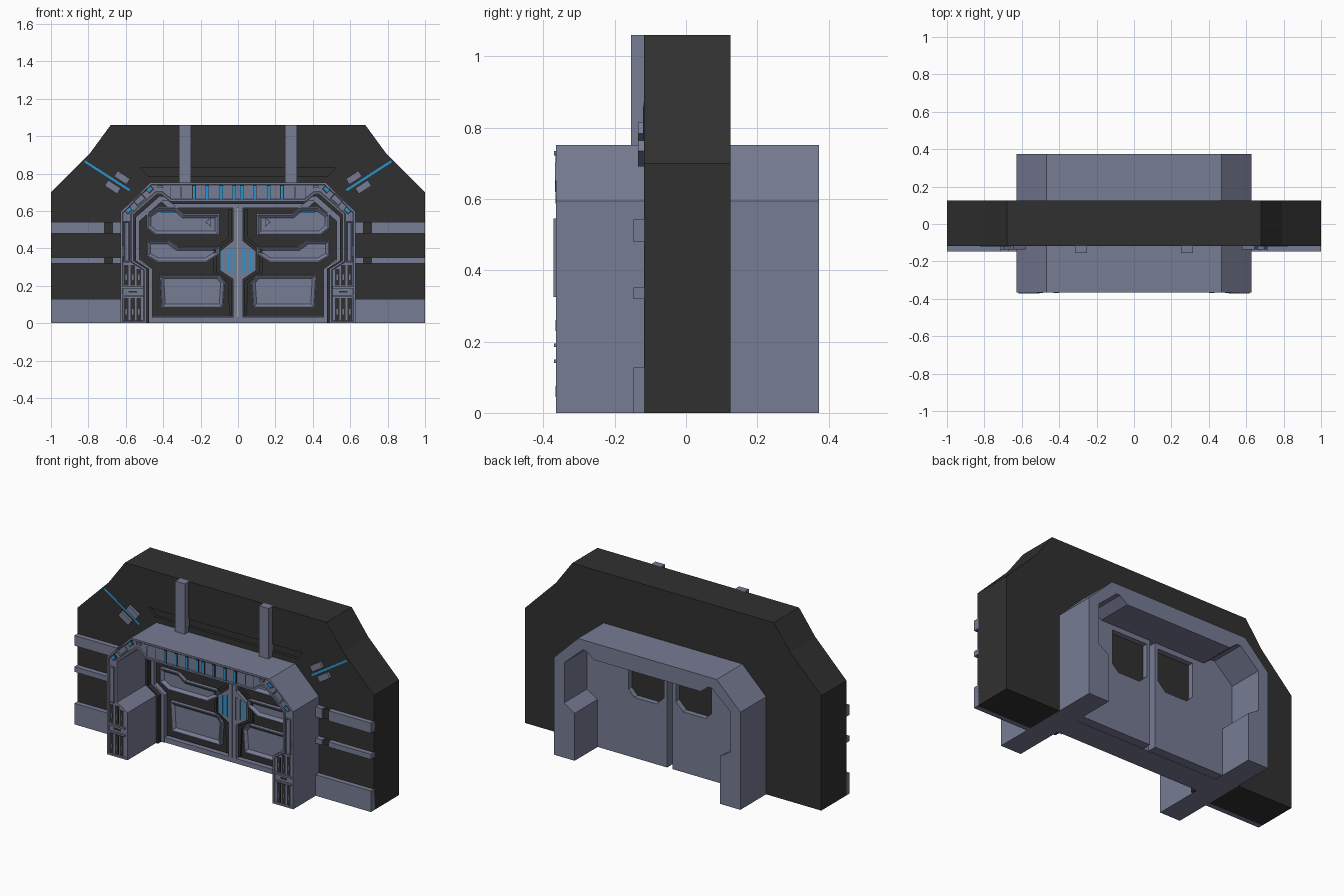
import bpy, bmesh, math


def material(name, rgb):
    m = bpy.data.materials.new(name)
    m.diffuse_color = (*rgb, 1)
    return m


STEEL = material("steel", (0.185, 0.20, 0.295))
DARK = material("dark", (0.03, 0.03, 0.03))
BLUE = material("blue_light", (0.02, 0.30, 0.62))


def prism(name, pts, y0, y1, mat, mirror=True, rim=0, slope=0, depth=0):
    """Extrude an xz outline from y0 (front) to y1; optionally sink the front face."""
    bm = bmesh.new()
    front = bm.faces.new([bm.verts.new((x, y0, z)) for x, z in pts])
    ext = bmesh.ops.extrude_face_region(bm, geom=[front], use_keep_orig=True)
    for v in ext["geom"]:
        if isinstance(v, bmesh.types.BMVert):
            v.co.y = y1
    bmesh.ops.recalc_face_normals(bm, faces=bm.faces[:])
    if depth:
        bmesh.ops.inset_region(bm, faces=[front], thickness=rim, use_even_offset=True)
        bmesh.ops.inset_region(bm, faces=[front], thickness=slope, use_even_offset=True)
        for v in front.verts:
            v.co.y += depth
    me = bpy.data.meshes.new(name)
    bm.to_mesh(me)
    bm.free()
    me.materials.append(mat)
    ob = bpy.data.objects.new(name, me)
    bpy.context.collection.objects.link(ob)
    if mirror:
        mod = ob.modifiers.new("mirror", "MIRROR")
        mod.use_mirror_merge = False
    return ob


def rect(x0, x1, z0, z1):
    return [(x0, z0), (x1, z0), (x1, z1), (x0, z1)]


def slanted(cx, cz, length, height, deg):
    """Rectangle outline turned in the xz plane."""
    a = math.radians(deg)
    c, s = math.cos(a), math.sin(a)
    return [(cx + u * c - w * s, cz + u * s + w * c)
            for u, w in rect(-length / 2, length / 2, -height / 2, height / 2)]


def arch(outer, inner):
    flip = lambda p: [(-x, z) for x, z in p]
    return outer + flip(outer)[::-1] + flip(inner) + inner[::-1]


def shrink(pts, d):
    return [(x - d, z - d if z > 0.4 else z) for x, z in pts]


def cut(ob, cutter):
    """Subtract the cutter, bake the result and drop the cutter."""
    cutter.hide_render = True
    mod = ob.modifiers.new("cut", "BOOLEAN")
    mod.object = cutter
    mod.solver = "EXACT"
    deps = bpy.context.evaluated_depsgraph_get()
    me = bpy.data.meshes.new_from_object(ob.evaluated_get(deps))
    ob.modifiers.clear()
    ob.data = me
    bpy.data.objects.remove(cutter)


# Wall with arched opening and a shallow groove above the door
WALL = [(1, 0), (1, 0.70), (0.79, 0.91), (0.68, 1.06)]
OUT = [(0.628, 0), (0.628, 0.595), (0.468, 0.752)]
INN = [(0.49, 0), (0.49, 0.29), (0.56, 0.335), (0.56, 0.58), (0.435, 0.69), (0.41, 0.69), (0.36, 0.65)]
wall = prism("wall", arch(WALL, OUT), -0.118, 0.125, DARK, False)
cut(wall, prism("groove_cutter", [(-0.48, 0.785), (0.48, 0.785), (0.52, 0.83), (-0.52, 0.83)],
                -0.2, -0.10, DARK, False))

# Deep door frame and its stepped inner linings
prism("door_frame", arch(OUT, INN), -0.365, 0.373, STEEL, False, 0.010, 0.004, 0.004)
prism("dark_lining", arch(INN, shrink(INN, 0.014)), -0.09, 0.0, DARK, False)
prism("steel_lining", arch(shrink(INN, 0.014), shrink(INN, 0.034)), -0.06, 0.0, STEEL, False)
prism("sill", rect(-0.49, 0.49, 0, 0.03), -0.055, 0.10, STEEL, False)

# Sliding doors with shallow windows cut into the back
slab = prism("door_slabs", [(0.0185, 0.002), (0.5, 0.002), (0.5, 0.3), (0.57, 0.34), (0.57, 0.58),
                            (0.43, 0.7), (0.41, 0.7), (0.36, 0.665), (0.0185, 0.665)],
             -0.015, 0.155, STEEL)
cut(slab, prism("window_cutter", [(0.04, 0.42), (0.09, 0.37), (0.24, 0.37), (0.28, 0.41),
                                  (0.28, 0.62), (0.04, 0.62)], 0.11, 0.3, STEEL))
prism("back_window", rect(0.038, 0.282, 0.368, 0.622), 0.10, 0.122, DARK)
prism("door_face", [(0.026, 0.035), (0.47, 0.035), (0.47, 0.3), (0.53, 0.345), (0.53, 0.56),
                    (0.41, 0.65), (0.37, 0.615), (0.026, 0.615)], -0.033, 0.0, DARK)
prism("door_edge", [(0.002, 0.03), (0.026, 0.03), (0.026, 0.235), (0.095, 0.28), (0.095, 0.385),
                    (0.026, 0.44), (0.026, 0.645), (0.002, 0.645)], -0.055, 0.06, STEEL)
prism("edge_border", [(0.034, 0.04), (0.046, 0.04), (0.055, 0.22), (0.13, 0.27), (0.13, 0.395),
                      (0.05, 0.46), (0.05, 0.61), (0.034, 0.61), (0.034, 0.45), (0.115, 0.39),
                      (0.115, 0.275), (0.034, 0.225)], -0.045, -0.015, DARK)
for i in range(5):
    prism("lock_light", rect(0.018 + 0.015 * i, 0.024 + 0.015 * i, 0.265 + 0.004 * i,
                             0.405 - 0.004 * i), -0.057, -0.045, BLUE)

# Raised door panels with sunken centres
PANELS = {
    "upper_panel": [(0.10, 0.47), (0.44, 0.47), (0.488, 0.51), (0.488, 0.58), (0.43, 0.62),
                    (0.33, 0.62), (0.29, 0.585), (0.10, 0.585)],
    "middle_panel": [(0.17, 0.325), (0.43, 0.325), (0.49, 0.36), (0.49, 0.445), (0.37, 0.445),
                     (0.32, 0.41), (0.10, 0.41), (0.10, 0.37)],
    "lower_panel": [(0.08, 0.08), (0.41, 0.08), (0.42, 0.26), (0.10, 0.26), (0.07, 0.22)],
}
for name, pts in PANELS.items():
    prism(name, pts, -0.055, -0.025, STEEL, True, 0.006, 0.016, 0.014)
prism("panel_light", rect(0.335, 0.41, 0.588, 0.60), -0.058, -0.035, BLUE)
prism("arrow_mark", [(0.175, 0.54), (0.145, 0.565), (0.145, 0.515)], -0.043, -0.025, DARK)
prism("arrow_face", [(0.170, 0.54), (0.1475, 0.559), (0.1475, 0.521)], -0.045, -0.025, STEEL)

# Lights, slots and joints along the top of the frame
for x in (0.02, 0.09, 0.165, 0.235):
    prism("light_bezel", rect(x - 0.010, x + 0.010, 0.660, 0.738), -0.364, -0.35, DARK)
    prism("frame_light", rect(x - 0.006, x + 0.006, 0.664, 0.734), -0.366, -0.35, BLUE)
for x in (0.305, 0.36):
    prism("frame_slot", rect(x - 0.002, x + 0.002, 0.67, 0.73), -0.363, -0.35, DARK)
prism("frame_cap", rect(0.40, 0.43, 0.722, 0.735), -0.370, -0.35, STEEL)
for x, z in ((0.472, 0.715), (0.585, 0.603)):
    prism("corner_bezel", slanted(x, z, 0.036, 0.03, -44), -0.364, -0.35, DARK)
    prism("corner_light", slanted(x, z, 0.026, 0.016, -44), -0.366, -0.35, BLUE)
prism("corner_plate", slanted(0.527, 0.66, 0.07, 0.045, -44), -0.368, -0.35, STEEL,
      True, 0.004, 0.004, 0.005)

# Jamb strips and vented post feet
prism("jamb_strip", rect(0.578, 0.612, 0.325, 0.545), -0.372, -0.35, STEEL, True, 0.004, 0.003, 0.004)
prism("jamb_slot", rect(0.614, 0.620, 0.36, 0.41), -0.364, -0.35, DARK)
for z0, z1 in ((0.015, 0.135), (0.20, 0.31)):
    for x in (0.53, 0.563, 0.597):
        top = z1 - (0.02 if x < 0.55 and z1 > 0.2 else 0)
        prism("post_vent", rect(x - 0.0115, x + 0.0115, z0, top), -0.364, -0.35, DARK)
        prism("vent_slat", rect(x - 0.004, x + 0.004, z0 + 0.03, z0 + 0.06), -0.366, -0.35, STEEL)
for z in (0.14, 0.185):
    prism("post_bar", rect(0.505, 0.618, z, z + 0.01), -0.371, -0.35, STEEL)
prism("post_badge", rect(0.54, 0.585, 0.163, 0.172), -0.364, -0.35, DARK)

# Horizontal wall bands with dark clips
prism("base_band", rect(0.62, 1, 0, 0.128), -0.148, -0.11, STEEL)
for z0, z1 in ((0.32, 0.352), (0.48, 0.542)):
    prism("band_inner", rect(0.62, 0.672, z0, z1), -0.148, -0.11, STEEL)
    prism("band_clip", rect(0.672, 0.715, z0, z1), -0.135, -0.11, DARK)
    prism("band_outer", rect(0.715, 1, z0, z1), -0.148, -0.11, STEEL)

# Upright ribs above the frame, diagonal light strips and brackets
prism("top_rib", rect(0.25, 0.315, 0.74, 1.06), -0.155, -0.11, STEEL)
prism("diagonal_light", slanted(0.70, 0.788, 0.285, 0.012, 32.8), -0.120, -0.11, BLUE)
for x, z in ((0.62, 0.778), (0.67, 0.728)):
    prism("bracket", slanted(x, z, 0.08, 0.036, 32.8), -0.135, -0.11, STEEL)
